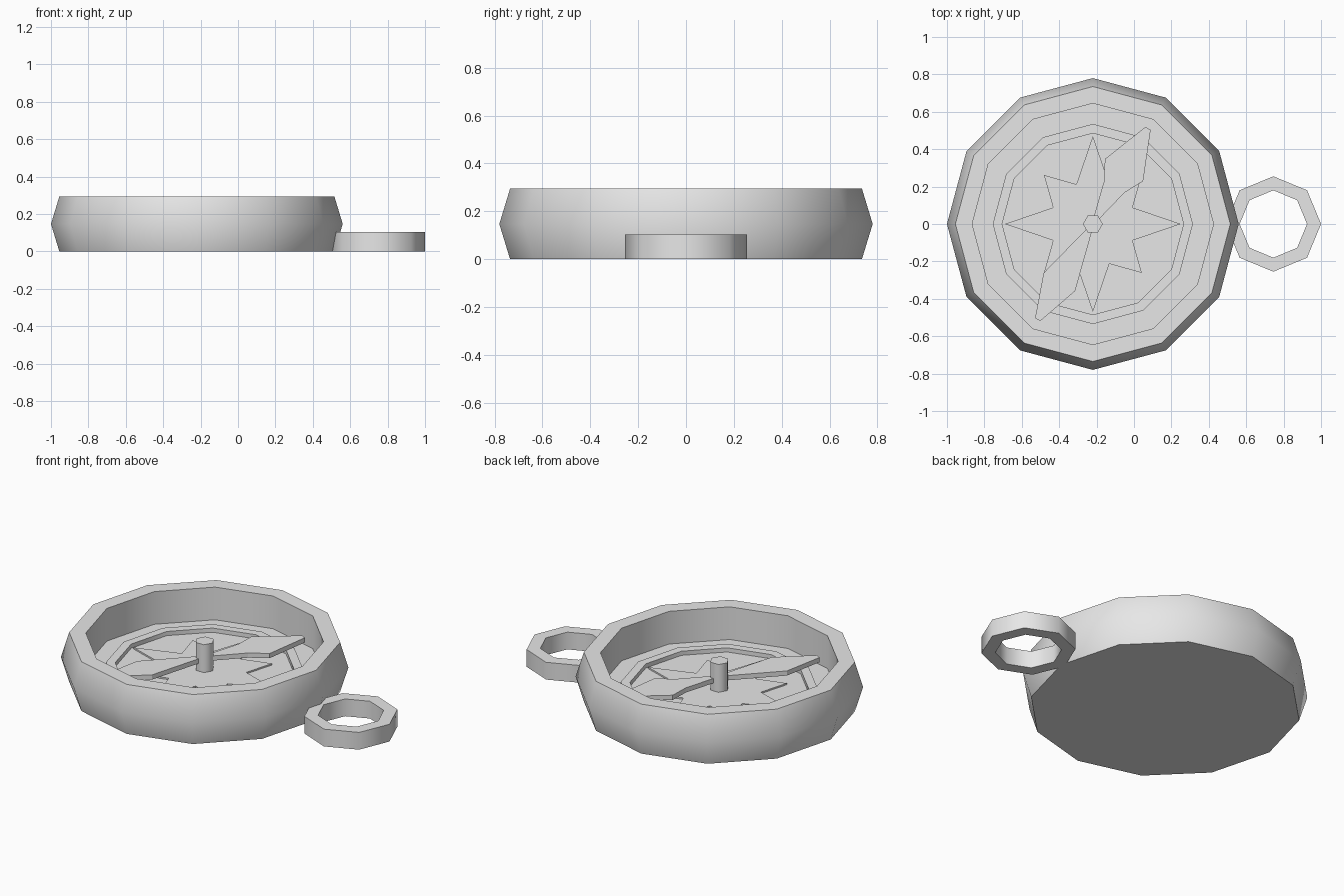
import bpy, bmesh
from math import cos, sin, pi, radians

cube = bpy.data.objects.get("Cube")
if cube:
    bpy.data.objects.remove(cube, do_unlink=True)

CX = -0.22  # centre of the round case

grey = bpy.data.materials.new("light_grey")
grey.use_nodes = True
grey.diffuse_color = (0.8, 0.8, 0.8, 1)
grey.node_tree.nodes["Principled BSDF"].inputs["Base Color"].default_value = (0.8, 0.8, 0.8, 1)


def finish(name, bm, x, smooth=None):
    bmesh.ops.recalc_face_normals(bm, faces=bm.faces)
    mesh = bpy.data.meshes.new(name)
    bm.to_mesh(mesh)
    bm.free()
    mesh.materials.append(grey)
    obj = bpy.data.objects.new(name, mesh)
    obj.location.x = x
    bpy.context.collection.objects.link(obj)
    if smooth:
        bpy.ops.object.select_all(action='DESELECT')
        obj.select_set(True)
        bpy.context.view_layer.objects.active = obj
        bpy.ops.object.shade_smooth_by_angle(angle=radians(smooth))
    return obj


def lathe(name, profile, sides, x, smooth, closed=False):
    """Turn (radius, z) points; open profiles get a cap at both ends."""
    bm = bmesh.new()
    rings = [[bm.verts.new((r * cos(2 * pi * i / sides), r * sin(2 * pi * i / sides), z))
              for i in range(sides)] for r, z in profile]
    pairs = list(zip(rings, rings[1:]))
    if closed:
        pairs.append((rings[-1], rings[0]))
    else:
        bm.faces.new(rings[0])
        bm.faces.new(rings[-1])
    for a, b in pairs:
        for i in range(sides):
            j = (i + 1) % sides
            bm.faces.new((a[i], a[j], b[j], b[i]))
    return finish(name, bm, x, smooth)


def plate(name, outline, z0, z1, x):
    """Extrude a flat outline from z0 to z1."""
    bm = bmesh.new()
    low = bm.faces.new([bm.verts.new((px, py, z0)) for px, py in outline])
    top = bmesh.ops.extrude_face_region(bm, geom=[low], use_keep_orig=True)
    for v in top["geom"]:
        if isinstance(v, bmesh.types.BMVert):
            v.co.z = z1
    return finish(name, bm, x)


# Case: open bowl with a bulging wall
lathe("case", [(0.735, 0), (0.78, 0.147), (0.735, 0.295), (0.645, 0.295), (0.645, 0.1)],
      12, CX, 42)

# Raised dial ring on the floor
lathe("dial_ring", [(0.535, 0.095), (0.535, 0.125), (0.485, 0.125), (0.485, 0.095)],
      12, CX, 42, closed=True)

# Eight-pointed rose
radii = [0.47, 0.23, 0.37, 0.23]
star = [(radii[i % 4] * cos(i * pi / 8), radii[i % 4] * sin(i * pi / 8)) for i in range(16)]
plate("rose", star, 0.098, 0.109, CX)

# Needle: half outline as (along, half width), mirrored and turned
half = [(-0.59, 0.016), (-0.358, 0.097), (0, 0.006), (0.23, 0.063), (0.333, 0.118), (0.59, 0.016)]
both = half + [(a, -w) for a, w in reversed(half)]
c, s = cos(radians(60)), sin(radians(60))
plate("needle", [(a * c - w * s, a * s + w * c) for a, w in both], 0.155, 0.183, CX)

# Centre pin
lathe("pin", [(0.053, 0.095), (0.053, 0.275)], 6, CX, 65)

# Hanging loop
lathe("loop", [(0.255, 0), (0.255, 0.103), (0.18, 0.103), (0.18, 0)], 8, 0.745, 50, closed=True)
